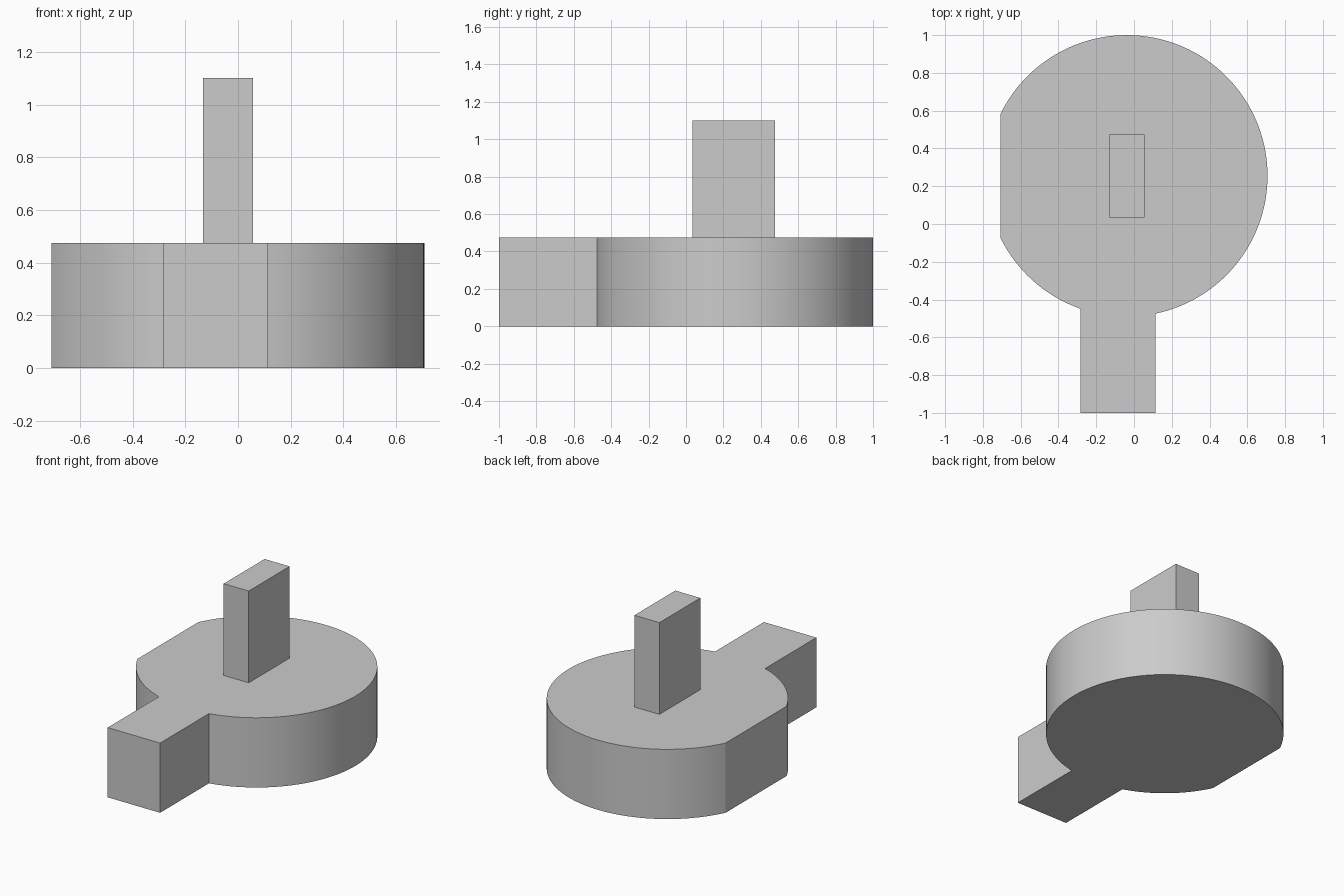
import bpy, bmesh
from math import acos, asin, cos, sin, pi, radians

cube = bpy.data.objects.get("Cube")
if cube:
    bpy.data.objects.remove(cube, do_unlink=True)

grey = bpy.data.materials.new("light_grey")
grey.use_nodes = True
colour = (0.6, 0.6, 0.6, 1)
grey.diffuse_color = colour
grey.node_tree.nodes["Principled BSDF"].inputs["Base Color"].default_value = colour


def extrude_outline(name, outline, bottom, top):
    """Build a closed prism from a counter-clockwise outline."""
    bm = bmesh.new()
    face = bm.faces.new([bm.verts.new((x, y, bottom)) for x, y in outline])
    result = bmesh.ops.extrude_face_region(bm, geom=[face], use_keep_orig=True)
    for v in result["geom"]:
        if isinstance(v, bmesh.types.BMVert):
            v.co.z = top
    bmesh.ops.recalc_face_normals(bm, faces=bm.faces[:])
    mesh = bpy.data.meshes.new(name)
    bm.to_mesh(mesh)
    bm.free()
    mesh.materials.append(grey)
    obj = bpy.data.objects.new(name, mesh)
    bpy.context.collection.objects.link(obj)
    return obj


CX, CY, R = -0.038, 0.255, 0.745
FLAT_X = -0.707
ARM_LEFT, ARM_RIGHT, ARM_END = -0.282, 0.113, -1.0
HEIGHT = 0.475


def arc(start, end, steps):
    return [(CX + R * cos(start + (end - start) * i / steps),
             CY + R * sin(start + (end - start) * i / steps))
            for i in range(steps + 1)]


# Disc with a flat side and a straight arm, as one outline
arm_start = -pi / 2 + asin((ARM_RIGHT - CX) / R)
arm_stop = 1.5 * pi + asin((ARM_LEFT - CX) / R)
flat = acos((FLAT_X - CX) / R)
outline = arc(arm_start, flat, 96) + arc(2 * pi - flat, arm_stop, 28)
outline += [(ARM_LEFT, ARM_END), (ARM_RIGHT, ARM_END)]
body = extrude_outline("disc_with_arm", outline, 0, HEIGHT)

# Upright rectangular post
w, d = 0.094, 0.22
post = extrude_outline("upright_post",
                       [(CX - w, CY - d), (CX + w, CY - d),
                        (CX + w, CY + d), (CX - w, CY + d)], HEIGHT, 1.1)

# Smooth round wall, crisp corners
bpy.ops.object.select_all(action='DESELECT')
body.select_set(True)
bpy.context.view_layer.objects.active = body
bpy.ops.object.shade_smooth_by_angle(angle=radians(20))
